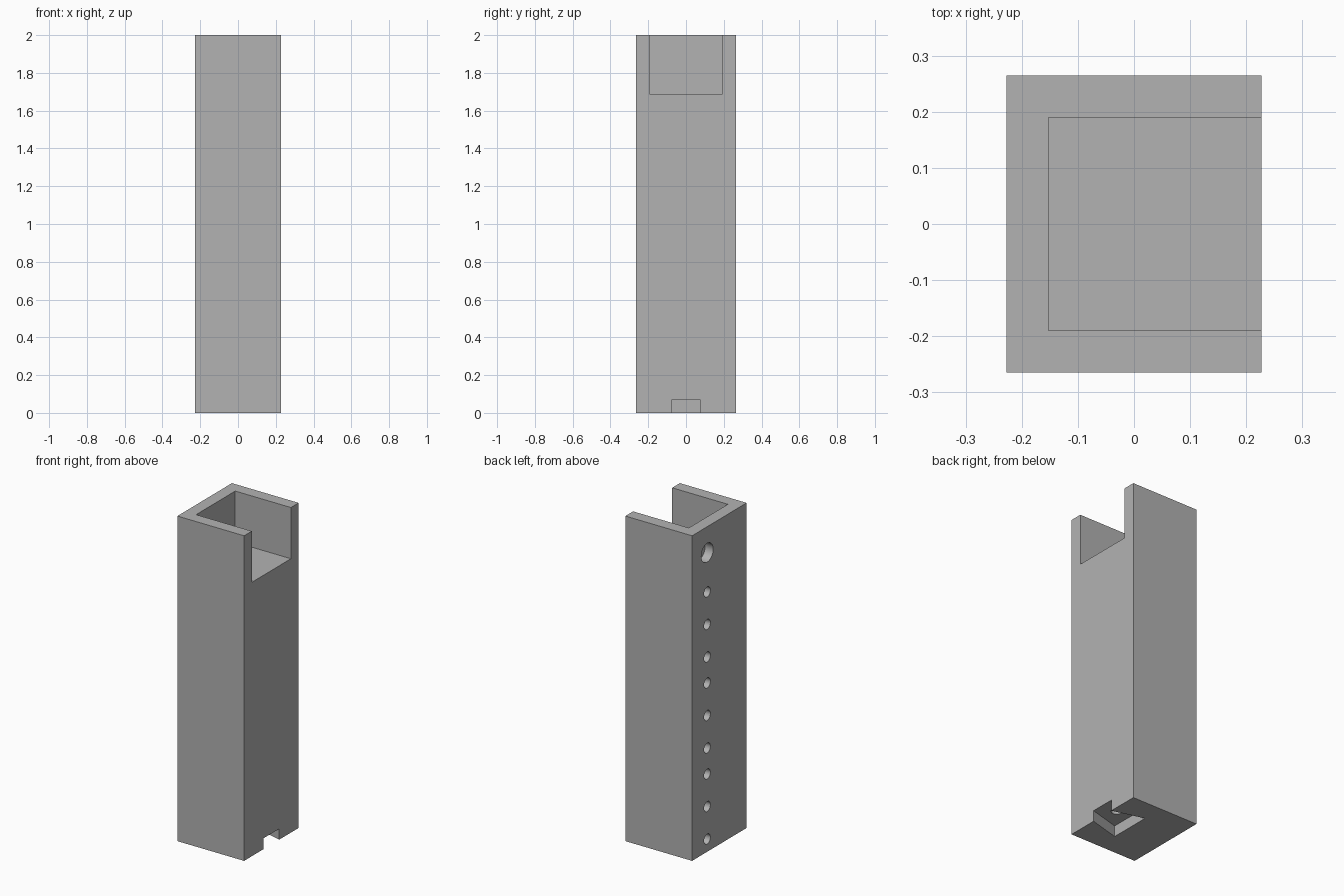
import bpy, bmesh, math
from mathutils import Matrix, Vector

if "Cube" in bpy.data.objects:
    bpy.data.objects.remove(bpy.data.objects["Cube"], do_unlink=True)

HX, HY, HEIGHT = 0.227, 0.265, 2.0
WALL = 0.075
OVER = 0.05  # how far cutters stick out of the body

grey = bpy.data.materials.new("plain_grey")
grey.use_nodes = True
grey.diffuse_color = (0.448, 0.448, 0.448, 1)
grey.node_tree.nodes["Principled BSDF"].inputs["Base Color"].default_value = grey.diffuse_color


def add_object(name, bm):
    bmesh.ops.recalc_face_normals(bm, faces=bm.faces)
    mesh = bpy.data.meshes.new(name)
    bm.to_mesh(mesh)
    bm.free()
    mesh.materials.append(grey)
    obj = bpy.data.objects.new(name, mesh)
    bpy.context.collection.objects.link(obj)
    return obj


def prism(name, outline, z0, z1):
    """Extrude a flat outline in x and y from z0 up to z1."""
    bm = bmesh.new()
    face = bm.faces.new([bm.verts.new((x, y, z0)) for x, y in outline])
    out = bmesh.ops.extrude_face_region(bm, geom=[face])
    top = [v for v in out["geom"] if isinstance(v, bmesh.types.BMVert)]
    bmesh.ops.translate(bm, verts=top, vec=(0, 0, z1 - z0))
    return add_object(name, bm)


def box(name, x0, x1, half_y, z0, z1):
    return prism(name, [(x0, -half_y), (x1, -half_y), (x1, half_y), (x0, half_y)], z0, z1)


def drill(name, start, direction, radius, depth):
    """Cylinder running into the body from a point on its surface."""
    d = Vector(direction)
    centre = Vector(start) + d * (depth - OVER) / 2
    turn = d.to_track_quat("Z", "Y").to_matrix().to_4x4()
    bm = bmesh.new()
    bmesh.ops.create_cone(bm, cap_ends=True, segments=32, radius1=radius, radius2=radius,
                          depth=depth + OVER, matrix=Matrix.Translation(centre) @ turn)
    return add_object(name, bm)


def cut(target, cutter):
    cutter.hide_render = True
    mod = target.modifiers.new("cut", "BOOLEAN")
    mod.operation, mod.solver, mod.object = "DIFFERENCE", "EXACT", cutter
    bpy.context.view_layer.objects.active = target
    bpy.ops.object.modifier_apply(modifier=mod.name)
    bpy.data.objects.remove(cutter, do_unlink=True)


body = box("column_body", -HX, HX, HY, 0, HEIGHT)

# Open pocket at the top, with walls on three sides
cut(body, box("pocket_cutter", WALL - HX, HX + OVER, HY - WALL, 1.685, HEIGHT + OVER))

# Dovetail slot under the base, widening inward from the open side
inner_x, mouth, inner = 0.03, 0.076, 0.13
flare = (inner - mouth) / (HX - inner_x)
outer = mouth - flare * OVER
cut(body, prism("slot_cutter", [(inner_x, -inner), (HX + OVER, -outer),
                                (HX + OVER, outer), (inner_x, inner)], -OVER, 0.067))

# Blind pin hole in the slot ceiling
cut(body, drill("slot_pin_cutter", (0.125, 0, 0.067), (0, 0, 1), 0.031, 0.08))

# Row of blind pin holes, in groups of three
for group in range(3):
    for i in range(3):
        z = 0.078 + 0.56 * group + 0.2 * i
        cut(body, drill("pin_cutter", (-HX, 0.118, z), (1, 0, 0), 0.031, 0.08))

# Wider shallow hole at the top of the row
cut(body, drill("wide_hole_cutter", (-HX, 0.118, 1.84), (1, 0, 0), 0.058, 0.055))

bpy.ops.object.select_all(action="DESELECT")
body.select_set(True)
bpy.context.view_layer.objects.active = body
bpy.ops.object.shade_smooth_by_angle(angle=math.radians(30))
